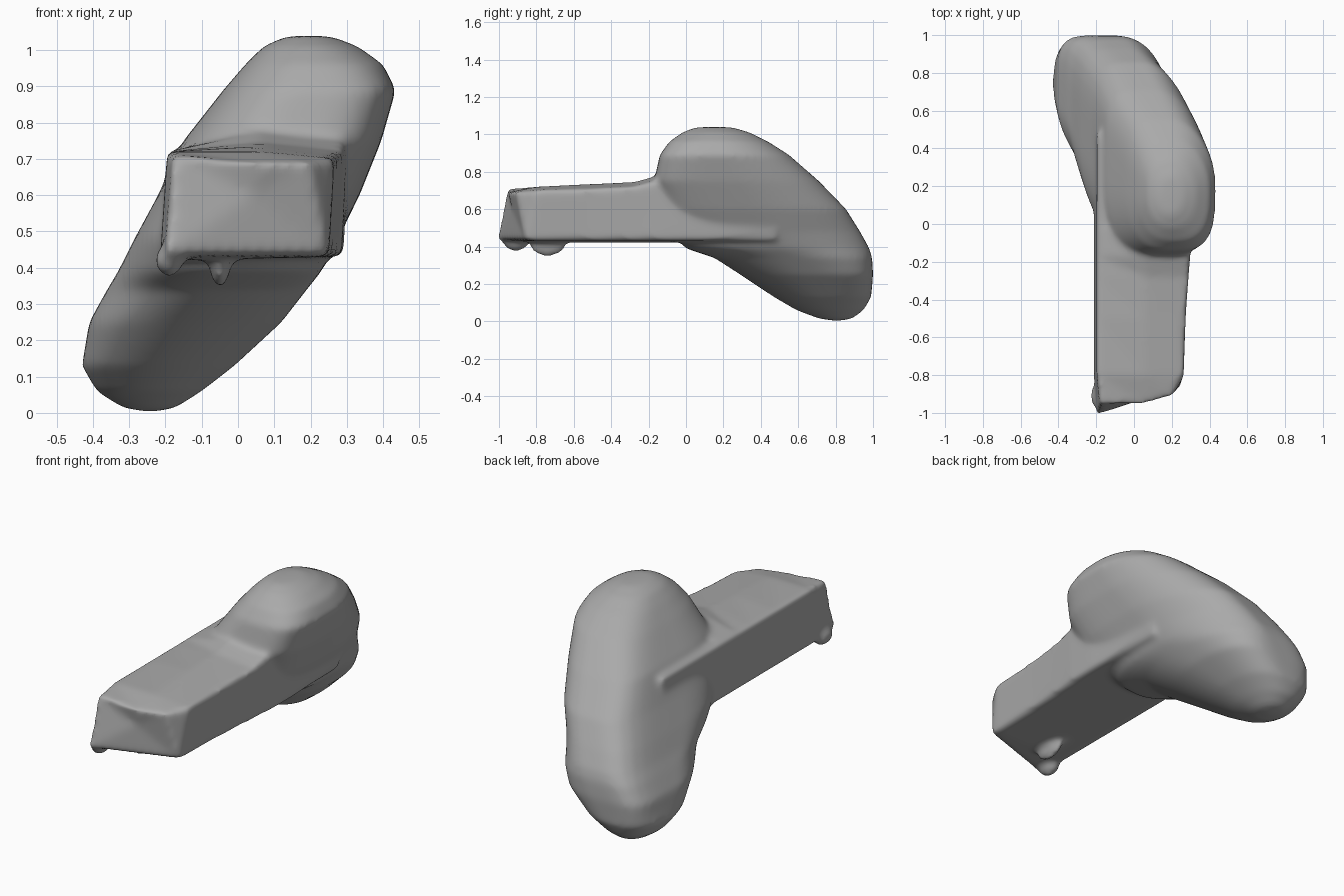
import bpy, bmesh, math
from mathutils import Matrix

if "Cube" in bpy.data.objects:
    bpy.data.objects.remove(bpy.data.objects["Cube"], do_unlink=True)

grey = bpy.data.materials.new("plain_grey")
grey.use_nodes = True
colour = (0.4, 0.4, 0.4, 1)
grey.diffuse_color = colour
grey.node_tree.nodes["Principled BSDF"].inputs["Base Color"].default_value = colour

bm = bmesh.new()


def loft(rings, start, end):
    """Skin closed rings and close both ends with a fan to a point."""
    loops = [[bm.verts.new(p) for p in ring] for ring in rings]
    n = len(loops[0])
    first, last = bm.verts.new(start), bm.verts.new(end)
    faces = []
    for i in range(n):
        j = (i + 1) % n
        faces.append(bm.faces.new((first, loops[0][j], loops[0][i])))
        faces.append(bm.faces.new((last, loops[-1][i], loops[-1][j])))
        for a, b in zip(loops, loops[1:]):
            faces.append(bm.faces.new((a[i], a[j], b[j], b[i])))
    bmesh.ops.recalc_face_normals(bm, faces=faces)


def oval(z, left, right, front, back, *corners, n=56):
    """Level oval filling the limits. The four corner powers run anticlockwise
    from back +x; 2 is round and higher is squarer."""
    cx, cy = (left + right) / 2, (front + back) / 2
    hx, hy = (right - left) / 2, (back - front) / 2
    ring = []
    for i in range(n):
        t = math.tau * (i + 0.5) / n
        c, s = math.cos(t), math.sin(t)
        power = corners[i * 4 // n]
        r = (abs(c) ** power + abs(s) ** power) ** (-1 / power)
        ring.append((cx + hx * r * c, cy + hy * r * s, z))
    return ring


# Head: a slanted block with a ridge, from its low back end to its high front end
head = [
    (0.015, -0.32, -0.17, 0.71, 0.89, 2, 2, 2, 2),
    (0.06, -0.39, -0.10, 0.59, 0.95, 2.2, 2.2, 2, 2),
    (0.13, -0.43, -0.01, 0.47, 0.99, 2.6, 3, 2, 2),
    (0.25, -0.41, 0.12, 0.29, 1.00, 2.8, 5, 1.9, 2.1),
    (0.34, -0.36, 0.19, 0.15, 0.995, 2.2, 5.5, 1.75, 2.4),
    (0.39, -0.33, 0.23, 0.0, 0.98, 1.85, 5.5, 1.75, 3),
    (0.48, -0.285, 0.275, -0.08, 0.93, 1.75, 5.5, 2.2, 4),
    (0.60, -0.22, 0.335, -0.13, 0.855, 1.8, 5, 2.6, 4),
    (0.75, -0.15, 0.395, -0.17, 0.71, 1.85, 5, 2.7, 4),
    (0.89, -0.04, 0.435, -0.14, 0.55, 1.9, 4, 2.6, 3.5),
    (0.96, 0.02, 0.40, -0.09, 0.44, 2, 3.2, 2.4, 2.8),
    (1.01, 0.07, 0.33, -0.02, 0.34, 2, 2.5, 2.2, 2.2),
    (1.037, 0.13, 0.26, 0.05, 0.25, 2, 2, 2, 2),
]
loft([oval(*s) for s in head], (-0.24, 0.81, 0.0), (0.19, 0.15, 1.04))

# Handle: a box-section bar, its front end folded in to a shallow point
tip = [(-0.2, -1.01, 0.435), (0.245, -0.86, 0.435), (0.2, -0.91, 0.69),
       (0.06, -0.95, 0.69), (-0.18, -0.955, 0.71)]


def section(y, right, middle_top, right_top):
    return [(-0.215, y, 0.42), (right - 0.015, y, 0.43), (right, y, right_top),
            (0.06, y, middle_top), (-0.195, y, 0.72)]


loft([tip, section(-0.8, 0.265, 0.72, 0.7), section(-0.5, 0.275, 0.735, 0.71),
      section(-0.28, 0.29, 0.745, 0.72), section(-0.17, 0.3, 0.775, 0.75),
      section(0.0, 0.305, 0.75, 0.72), section(0.48, 0.285, 0.6, 0.5)],
     (0.04, -0.93, 0.6), (0.0, 0.65, 0.5))

# Small nubs under the front of the handle
for centre, size in (((-0.19, -0.91, 0.42), (0.04, 0.07, 0.045)),
                     ((-0.05, -0.74, 0.415), (0.03, 0.1, 0.07))):
    bmesh.ops.create_uvsphere(bm, u_segments=16, v_segments=10, radius=1,
                              matrix=Matrix.Translation(centre) @ Matrix.Diagonal((*size, 1)))

mesh = bpy.data.meshes.new("handle_and_head")
bm.to_mesh(mesh)
bm.free()
body = bpy.data.objects.new("handle_and_head", mesh)
bpy.context.collection.objects.link(body)
mesh.materials.append(grey)

# Fuse the parts into one skin and soften the joins
remesh = body.modifiers.new("fuse", "REMESH")
remesh.mode = "VOXEL"
remesh.voxel_size = 0.013
soften = body.modifiers.new("soften", "SMOOTH")
soften.factor = 0.5
soften.iterations = 16

bpy.ops.object.select_all(action="DESELECT")
body.select_set(True)
bpy.context.view_layer.objects.active = body
bpy.ops.object.convert(target="MESH")
bpy.ops.object.shade_smooth_by_angle(angle=math.radians(50))
